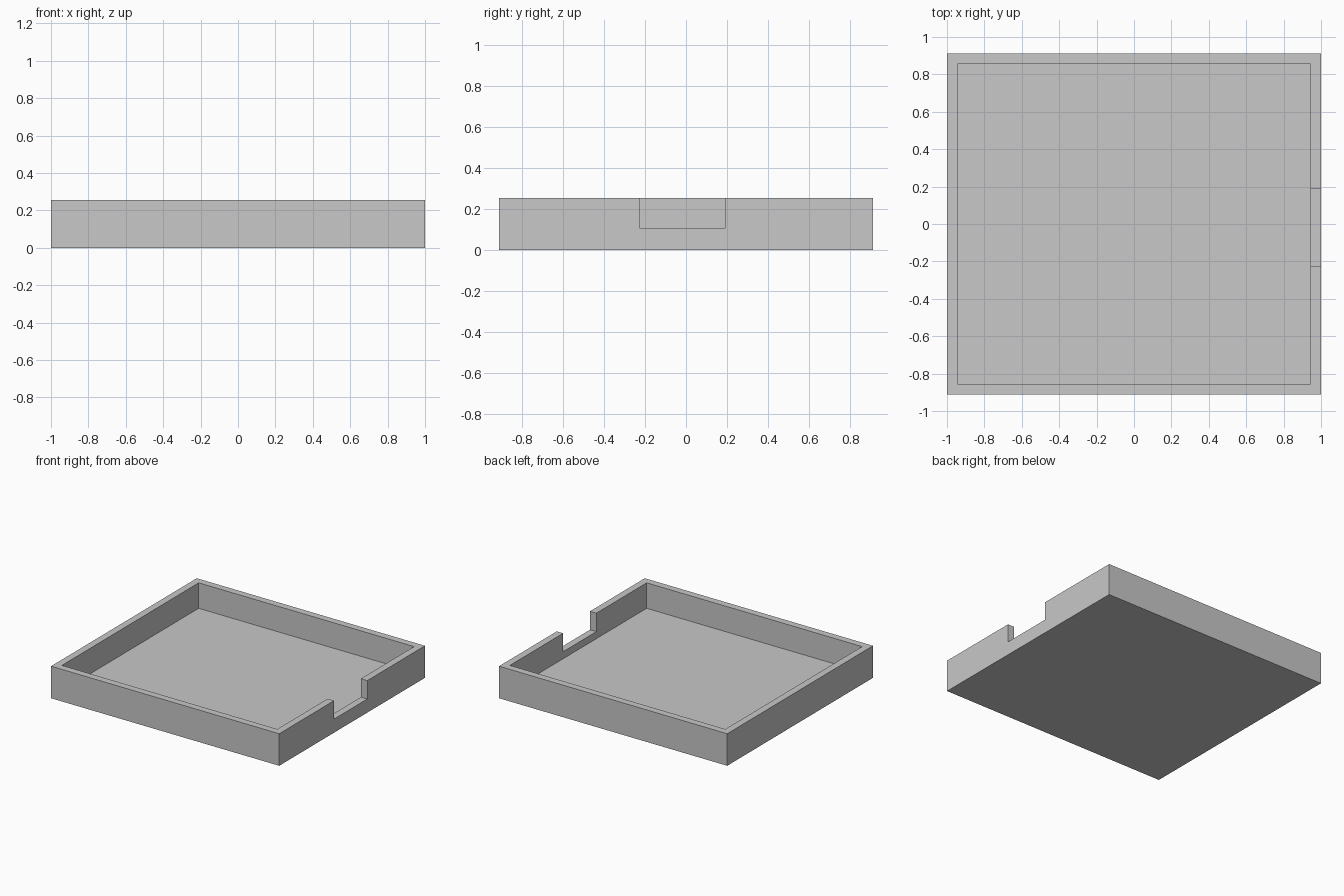
import bpy

default = bpy.data.objects.get("Cube")
if default:
    bpy.data.objects.remove(default, do_unlink=True)

HALF_X, HALF_Y, HEIGHT = 1.0, 0.912, 0.254
WALL, FLOOR = 0.056, 0.052
NOTCH_Y, NOTCH_Z = (-0.226, 0.19), 0.108


def box(name, low, high):
    """Axis-aligned box between two corners."""
    centre = [(a + b) / 2 for a, b in zip(low, high)]
    bpy.ops.mesh.primitive_cube_add(size=1, location=centre)
    ob = bpy.context.object
    ob.name = name
    ob.scale = [b - a for a, b in zip(low, high)]
    bpy.ops.object.transform_apply(location=True, rotation=False, scale=True)
    return ob


def cut(target, cutter):
    """Subtract the cutter from the target and remove it."""
    mod = target.modifiers.new("cut", "BOOLEAN")
    mod.operation = "DIFFERENCE"
    mod.solver = "EXACT"
    mod.object = cutter
    bpy.context.view_layer.objects.active = target
    bpy.ops.object.modifier_apply(modifier=mod.name)
    bpy.data.objects.remove(cutter, do_unlink=True)


grey = bpy.data.materials.new("light grey")
grey.use_nodes = True
colour = (0.58, 0.58, 0.58, 1)
grey.diffuse_color = colour
grey.node_tree.nodes["Principled BSDF"].inputs["Base Color"].default_value = colour

# Outer block
tray = box("tray", (-HALF_X, -HALF_Y, 0), (HALF_X, HALF_Y, HEIGHT))

# Hollow interior
inner_x, inner_y = HALF_X - WALL, HALF_Y - WALL
cut(tray, box("interior_cutter", (-inner_x, -inner_y, FLOOR),
              (inner_x, inner_y, HEIGHT + 1)))

# Notch through the +x wall
cut(tray, box("notch_cutter", (inner_x - WALL, NOTCH_Y[0], NOTCH_Z),
              (HALF_X + WALL, NOTCH_Y[1], HEIGHT + 1)))

tray.data.materials.clear()
tray.data.materials.append(grey)
